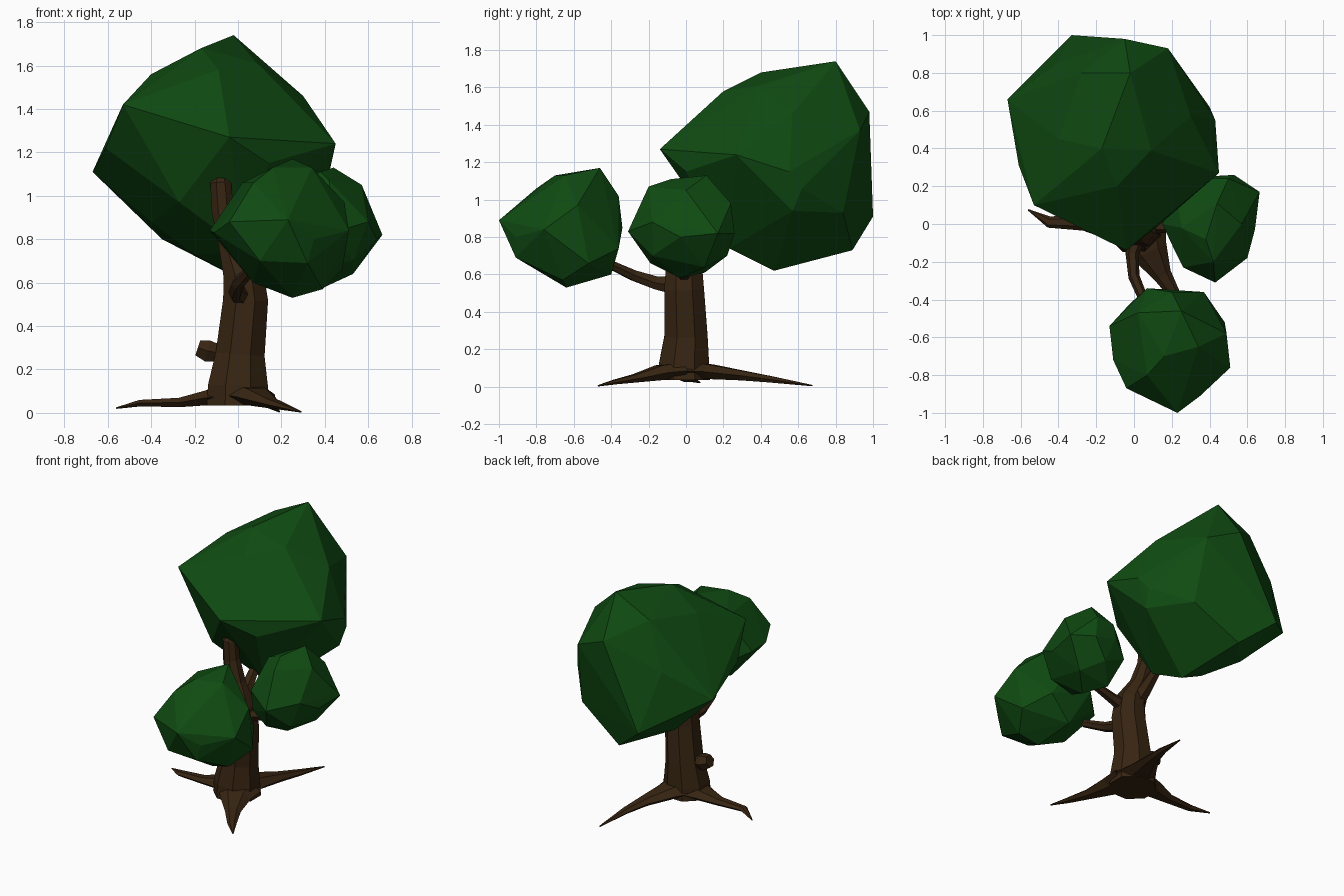
import bpy, bmesh, math
from mathutils import Vector


def material(name, rgb):
    m = bpy.data.materials.new(name)
    m.diffuse_color = (*rgb, 1)
    return m


LEAF = material("leaf_green", (0.005, 0.07, 0.006))
BARK = material("bark_brown", (0.038, 0.018, 0.006))


def finish(bm, name, mat):
    bmesh.ops.recalc_face_normals(bm, faces=bm.faces[:])
    me = bpy.data.meshes.new(name)
    bm.to_mesh(me)
    bm.free()
    me.materials.append(mat)
    ob = bpy.data.objects.new(name, me)
    bpy.context.collection.objects.link(ob)
    return ob


def tube(name, path, sides=6, twist=0.0):
    """Faceted limb; each path entry is (x, y, z, side radius, upright radius)."""
    bm = bmesh.new()
    pts = [Vector(p[:3]) for p in path]
    rings = []
    for i, p in enumerate(path):
        d = (pts[min(i + 1, len(pts) - 1)] - pts[max(i - 1, 0)]).normalized()
        ref = Vector((0, 1, 0)) if abs(d.z) > 0.8 else Vector((0, 0, 1))
        side = d.cross(ref).normalized()
        up = side.cross(d)
        rings.append([bm.verts.new(pts[i] + side * p[3] * math.cos(a) + up * p[4] * math.sin(a))
                      for a in (twist + math.tau * k / sides for k in range(sides))])
    for a, b in zip(rings, rings[1:]):
        for k in range(sides):
            n = (k + 1) % sides
            bm.faces.new((a[k], a[n], b[n], b[k]))
    bm.faces.new(rings[0])
    bm.faces.new(rings[-1])
    return finish(bm, name, BARK)


def foliage(name, points):
    """Faceted leaf clump: the convex hull of a few corner points."""
    bm = bmesh.new()
    for p in points:
        bm.verts.new(p)
    res = bmesh.ops.convex_hull(bm, input=bm.verts[:])
    junk = {v for k in ("geom_interior", "geom_unused") for v in res[k]
            if isinstance(v, bmesh.types.BMVert)}
    bmesh.ops.delete(bm, geom=list(junk), context='VERTS')
    return finish(bm, name, LEAF)


# Trunk, flared at the ground and leaning up into the big crown
tube("trunk", [
    (0.00, -0.01, 0.035, 0.155, 0.15), (0.00, -0.01, 0.12, 0.15, 0.145),
    (0.01, 0.00, 0.27, 0.122, 0.125), (0.035, -0.01, 0.52, 0.112, 0.115),
    (0.025, -0.01, 0.64, 0.10, 0.105), (-0.03, 0.02, 0.78, 0.065, 0.07),
    (-0.07, 0.03, 0.93, 0.055, 0.055), (-0.08, 0.03, 1.06, 0.052, 0.05),
    (-0.08, 0.04, 1.10, 0.025, 0.025)], 8, math.pi / 8)

# Three roots spreading from a wide foot and tapering to points
tube("root_left", [(-0.02, 0.00, 0.08, 0.135, 0.05), (-0.14, 0.01, 0.07, 0.09, 0.04),
                   (-0.27, 0.01, 0.048, 0.045, 0.025), (-0.45, 0.01, 0.045, 0.03, 0.017),
                   (-0.56, 0.075, 0.022, 0.004, 0.004)])
tube("root_front", [(0.04, -0.04, 0.085, 0.14, 0.052), (0.08, -0.14, 0.075, 0.10, 0.045),
                    (0.15, -0.27, 0.045, 0.05, 0.025), (0.22, -0.38, 0.025, 0.03, 0.014),
                    (0.29, -0.47, 0.005, 0.004, 0.004)])
tube("root_back", [(0.02, 0.03, 0.085, 0.14, 0.052), (0.05, 0.13, 0.08, 0.10, 0.045),
                   (0.11, 0.30, 0.06, 0.05, 0.03), (0.15, 0.45, 0.04, 0.03, 0.02),
                   (0.19, 0.675, 0.006, 0.004, 0.004)])

# Branches carrying the leaf clumps
tube("branch_front", [(0.02, -0.05, 0.54, 0.05, 0.055), (-0.01, -0.16, 0.555, 0.035, 0.04),
                      (0.00, -0.28, 0.595, 0.03, 0.032), (0.06, -0.42, 0.66, 0.025, 0.025)])
tube("branch_right", [(0.05, -0.01, 0.59, 0.05, 0.05), (0.17, -0.01, 0.62, 0.035, 0.035),
                      (0.34, 0.00, 0.66, 0.025, 0.025)])
tube("branch_back", [(0.01, 0.00, 0.62, 0.06, 0.06), (-0.01, 0.10, 0.71, 0.045, 0.045),
                     (-0.02, 0.22, 0.82, 0.03, 0.03)])

# Cut-off stub on the left of the trunk
tube("branch_stub", [(-0.04, 0.00, 0.27, 0.05, 0.05), (-0.11, 0.00, 0.28, 0.05, 0.05),
                     (-0.14, 0.00, 0.285, 0.057, 0.057), (-0.185, 0.00, 0.30, 0.042, 0.042)])

# Leaf clumps
foliage("crown_large", [
    (-0.02, 0.80, 1.74), (-0.28, 0.80, 1.61), (-0.17, 0.40, 1.68), (0.09, 0.39, 1.61),
    (-0.09, 0.20, 1.58), (0.30, 0.57, 1.46), (0.43, 0.55, 1.15), (0.45, 0.27, 1.24),
    (-0.04, -0.14, 1.27), (-0.53, 0.10, 1.42), (-0.67, 0.66, 1.11), (-0.61, 0.31, 1.22),
    (-0.40, 0.45, 1.56), (-0.05, 0.98, 1.47), (0.18, 0.93, 1.37), (-0.33, 1.00, 0.91),
    (-0.41, 0.85, 1.30), (0.00, 0.47, 0.62), (0.04, 0.23, 0.74), (-0.27, 0.10, 0.97),
    (0.38, 0.57, 0.94), (0.40, 0.62, 1.06), (-0.11, 0.89, 0.73), (-0.35, 0.62, 0.80),
    (-0.40, 0.50, 0.88), (0.21, 0.84, 0.93), (0.14, 0.00, 1.15), (-0.20, 0.42, 0.73)])
foliage("crown_front", [
    (0.25, -0.46, 1.17), (0.02, -0.47, 1.06), (0.34, -0.65, 1.13), (0.16, -0.70, 1.13),
    (-0.13, -0.54, 0.84), (-0.11, -0.72, 0.83), (-0.04, -0.87, 0.88), (0.23, -1.00, 0.89),
    (0.07, -0.80, 1.06), (0.35, -0.91, 0.80), (0.51, -0.76, 0.84), (0.49, -0.58, 0.97),
    (0.48, -0.52, 0.66), (0.37, -0.36, 0.74), (0.07, -0.34, 0.85), (0.20, -0.36, 1.02),
    (0.25, -0.64, 0.53), (0.39, -0.66, 0.57), (0.07, -0.60, 0.60), (0.20, -0.40, 0.60),
    (0.10, -0.91, 0.70), (0.32, -0.91, 0.69), (-0.02, -0.42, 0.78)])
foliage("crown_right", [
    (0.44, 0.11, 1.13), (0.38, -0.08, 1.11), (0.42, -0.20, 1.07), (0.57, 0.00, 1.05),
    (0.665, 0.17, 0.82), (0.53, 0.26, 0.82), (0.37, 0.24, 0.97), (0.50, 0.24, 0.98),
    (0.23, 0.13, 0.95), (0.15, 0.00, 0.85), (0.26, -0.23, 0.90), (0.43, -0.31, 0.83),
    (0.60, -0.18, 0.88), (0.64, -0.03, 0.80), (0.53, 0.10, 0.64), (0.40, -0.03, 0.58),
    (0.30, 0.10, 0.61), (0.35, -0.19, 0.66), (0.22, -0.15, 0.72), (0.53, -0.18, 0.70),
    (0.25, 0.20, 0.78), (0.25, -0.02, 1.05), (0.42, 0.22, 0.70), (0.36, 0.25, 0.86)])
